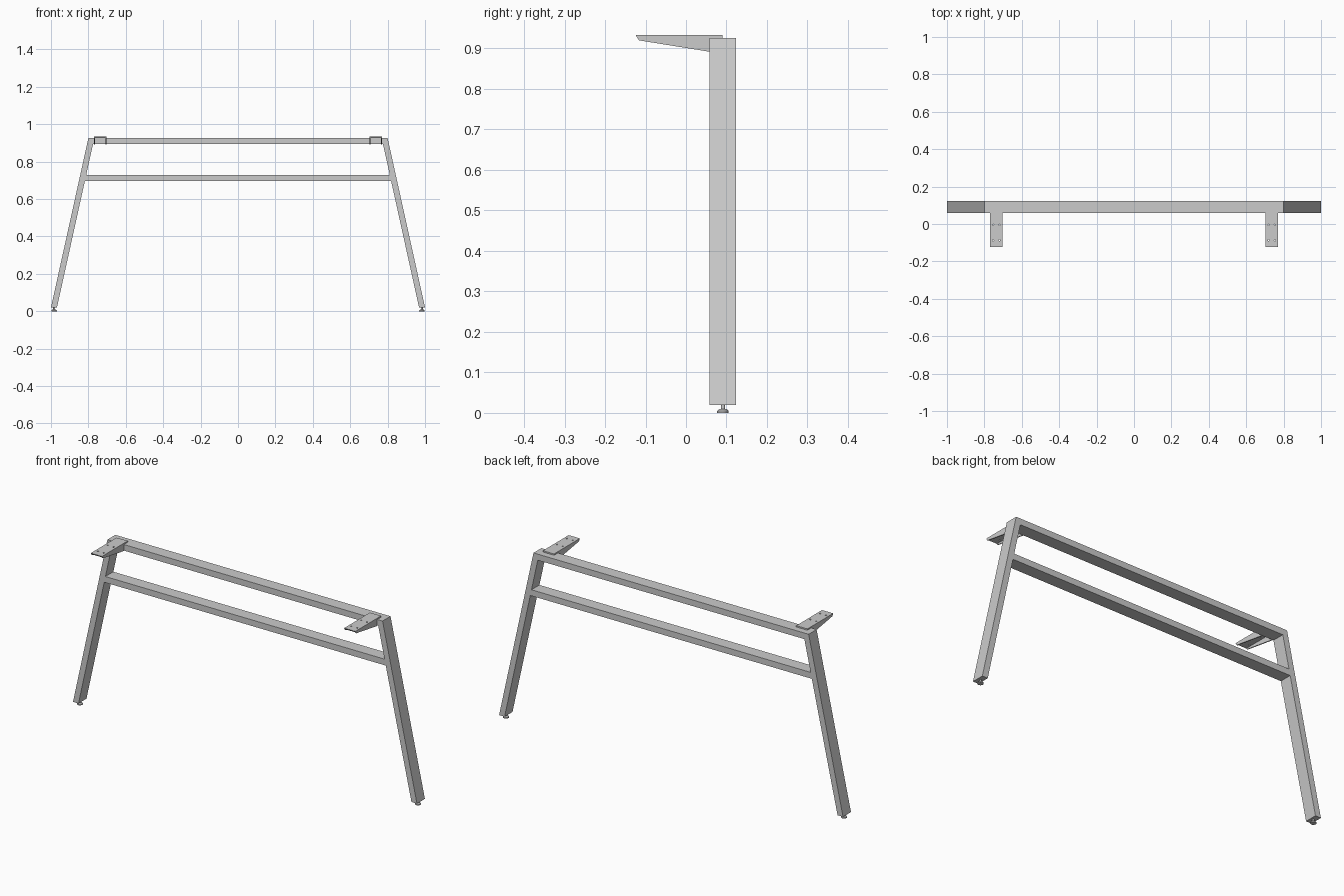
import bpy, bmesh
from mathutils import Vector

if "Cube" in bpy.data.objects:
    bpy.data.objects.remove(bpy.data.objects["Cube"])

Y0, Y1 = 0.058, 0.124          # frame depth range
TOP, T = 0.926, 0.032          # frame top and tube thickness
Z0 = 0.02                      # underside of legs
W = 0.032                      # leg width along x


def outer(z):
    """Outer edge x of the right leg at height z."""
    return 1.0 - 0.2 * (z - Z0) / (TOP - Z0)


def inner(z):
    return outer(z) - W


def finish(name, bm):
    bmesh.ops.recalc_face_normals(bm, faces=bm.faces[:])
    me = bpy.data.meshes.new(name)
    bm.to_mesh(me)
    bm.free()
    ob = bpy.data.objects.new(name, me)
    bpy.context.collection.objects.link(ob)
    return ob


def prism(name, pts, extrude):
    """Extrude a flat polygon along a vector."""
    bm = bmesh.new()
    face = bm.faces.new([bm.verts.new(p) for p in pts])
    out = bmesh.ops.extrude_face_region(bm, geom=[face])
    verts = [g for g in out["geom"] if isinstance(g, bmesh.types.BMVert)]
    bmesh.ops.translate(bm, verts=verts, vec=Vector(extrude))
    return finish(name, bm)


def lathe(name, profile, centre, n=24):
    """Closed stack of rings given as (radius, z)."""
    bm = bmesh.new()
    for (r0, z0), (r1, z1) in zip(profile, profile[1:]):
        ret = bmesh.ops.create_cone(bm, cap_ends=True, segments=n,
                                    radius1=r0, radius2=r1, depth=z1 - z0)
        bmesh.ops.translate(bm, verts=ret["verts"],
                            vec=(centre[0], centre[1], (z0 + z1) / 2))
    return finish(name, bm)


def front_profile(name, xz):
    return prism(name, [(x, Y0, z) for x, z in xz], (0, Y1 - Y0, 0))


# Cross beams, cut to the slope of the legs
zb = TOP - T
front_profile("top_beam", [(-outer(TOP), TOP), (outer(TOP), TOP),
                           (inner(zb), zb), (-inner(zb), zb)])
l0, l1 = 0.697, 0.729
front_profile("lower_beam", [(-inner(l1), l1), (inner(l1), l1),
                             (inner(l0), l0), (-inner(l0), l0)])

for side, s in (("left", -1), ("right", 1)):
    # Slanted leg, mitred at the top
    front_profile(side + "_leg", [(s * outer(Z0), Z0), (s * outer(TOP), TOP),
                                  (s * inner(zb), zb), (s * inner(Z0), Z0)])
    # Levelling foot
    foot = lathe(side + "_foot", [(0.014, 0), (0.014, 0.005), (0.009, 0.01),
                                  ], (s * 0.983, 0.091))
    lathe(side + "_foot_stem", [(0.005, 0.009), (0.005, 0.022)], (s * 0.983, 0.091))

    # Support bracket: top plate with screw holes
    xa, xb, zt, th = s * 0.704, s * 0.769, 0.933, 0.007
    plate = prism(side + "_bracket_plate",
                  [(xa, -0.124, zt), (xa, 0.09, zt), (xa, 0.09, zt - th),
                   (xa, -0.120, zt - th)], (xb - xa, 0, 0))
    bm = bmesh.new()
    for dx in (-0.017, 0.017):
        for y in (-0.005, -0.087):
            ret = bmesh.ops.create_cone(bm, cap_ends=True, segments=16, radius1=0.004,
                                        radius2=0.004, depth=0.05)
            bmesh.ops.translate(bm, verts=ret["verts"], vec=((xa + xb) / 2 + dx, y, zt))
    cutter = finish(side + "_hole_cutter", bm)
    cutter.hide_render = True
    mod = plate.modifiers.new("holes", "BOOLEAN")
    mod.operation, mod.object, mod.solver = "DIFFERENCE", cutter, "EXACT"
    bpy.context.view_layer.objects.active = plate
    bpy.ops.object.modifier_apply(modifier=mod.name)
    bpy.data.objects.remove(cutter)

    # Tapered bracket flanges
    for tag, x, d in (("inner", xa, s * 0.005), ("outer", xb, -s * 0.005)):
        prism(f"{side}_bracket_{tag}_flange",
              [(x, -0.120, zt - th), (x, Y0, zt - th), (x, Y0, 0.892),
               (x, -0.116, 0.920)], (d, 0, 0))
